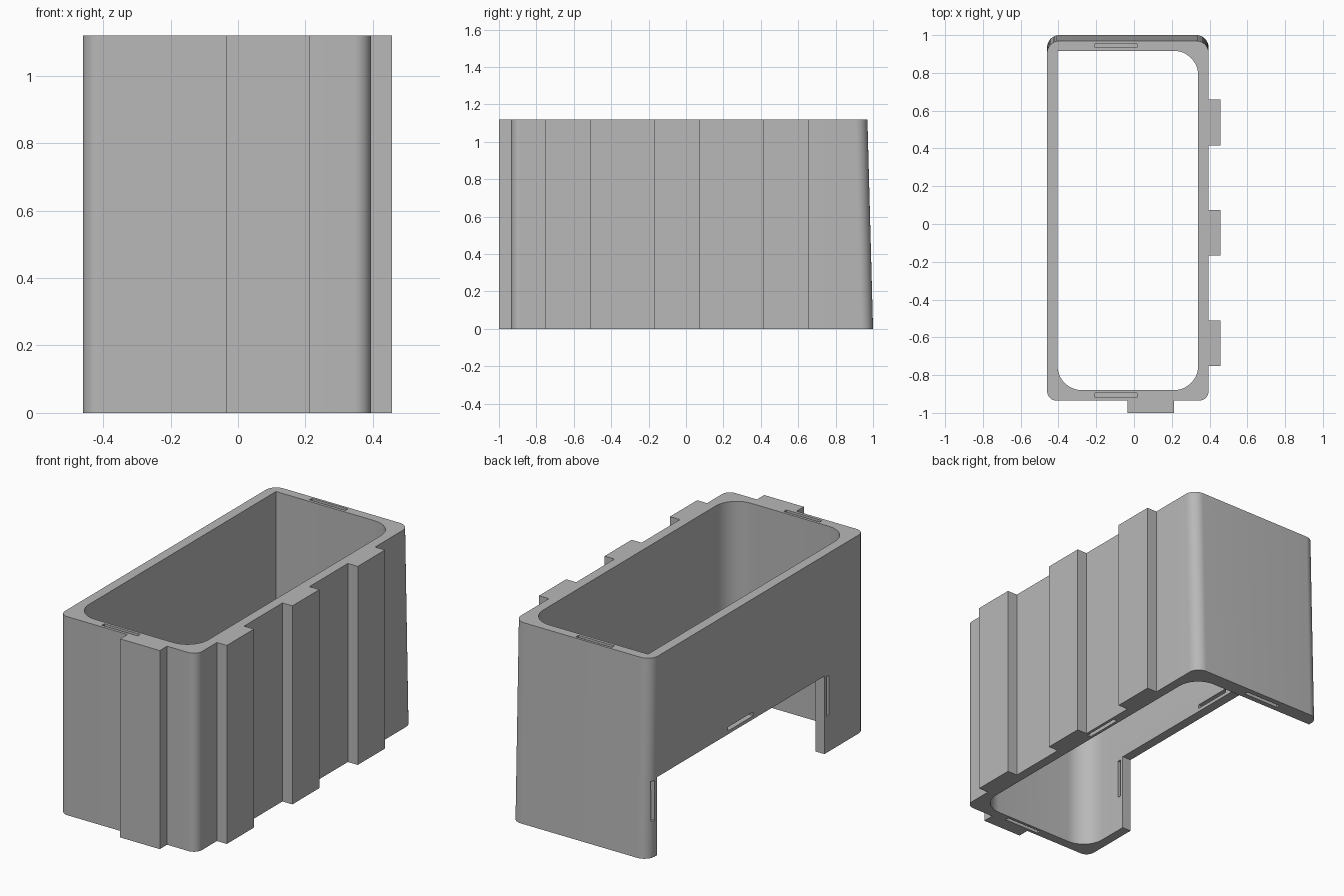
import bpy, bmesh
from math import sin, cos, radians

cube = bpy.data.objects.get("Cube")
if cube:
    bpy.data.objects.remove(cube)

HEIGHT = 1.12
X0, X1 = -0.46, 0.395          # outer side walls
Y0, Y_TOP, Y_BASE = -0.935, 0.97, 1.0   # front wall, back wall at top and base
IN_BACK = 0.917                # inner face of the back wall

gray = bpy.data.materials.new("plain gray")
gray.use_nodes = True
gray.diffuse_color = (0.48, 0.48, 0.48, 1)
gray.node_tree.nodes["Principled BSDF"].inputs["Base Color"].default_value = gray.diffuse_color


def arc(cx, cy, r, start, steps=12):
    """Quarter circle, counterclockwise from the start angle."""
    angles = [radians(start + 90 * i / steps) for i in range(steps + 1)]
    return [(cx + r * cos(a), cy + r * sin(a)) for a in angles]


def loft(name, base, top, z0, z1):
    """Closed solid between two outlines with equal point counts."""
    bm = bmesh.new()
    low = [bm.verts.new((x, y, z0)) for x, y in base]
    high = [bm.verts.new((x, y, z1)) for x, y in top]
    n = len(low)
    bm.faces.new(low[::-1])
    bm.faces.new(high)
    for i in range(n):
        j = (i + 1) % n
        bm.faces.new((low[i], low[j], high[j], high[i]))
    mesh = bpy.data.meshes.new(name)
    bm.to_mesh(mesh)
    bm.free()
    obj = bpy.data.objects.new(name, mesh)
    bpy.context.collection.objects.link(obj)
    mesh.materials.append(gray)
    return obj


def block(name, x, y, z):
    rect = [(x[0], y[0]), (x[1], y[0]), (x[1], y[1]), (x[0], y[1])]
    return loft(name, rect, rect, *z)


def outline(back):
    """Outer shape with the front rib and three side ribs."""
    r, rb = 0.05, 0.065
    pts = arc(X0 + r, Y0 + r, r, 180)
    pts += [(-0.035, Y0), (-0.035, -1), (0.212, -1), (0.212, Y0)]
    pts += arc(X1 - r, Y0 + r, r, 270)
    for a, b in ((-0.752, -0.51), (-0.168, 0.073), (0.415, 0.658)):
        pts += [(X1, a), (0.457, a), (0.457, b), (X1, b)]
    pts += arc(X1 - rb, back - rb, rb, 0)
    pts += arc(X0 + rb, back - rb, rb, 90)
    return pts


# Body with its sloping back
body = loft("open_sleeve", outline(Y_BASE), outline(Y_TOP), 0, HEIGHT)

# Hollow: three rounded corners, one square corner
ix0, ix1, iy0, r = -0.405, 0.34, -0.88, 0.13
hollow = arc(ix0 + r, iy0 + r, r, 180) + arc(ix1 - r, iy0 + r, r, 270)
hollow += arc(ix1 - r, IN_BACK - r, r, 0) + [(ix0, IN_BACK)]
cutters = [loft("hollow_cutter", hollow, hollow, -0.2, HEIGHT + 0.2)]

# Opening at the foot of one side wall
cutters.append(block("opening_cutter", (-0.7, -0.3), (-0.577, IN_BACK), (-0.2, 0.44)))

# Narrow slots: half length, half width, depth
L, W, D = 0.112, 0.011, 0.1
for cx, cy, z in ((-0.095, 0.945, (HEIGHT - D, HEIGHT + D)),
                  (-0.095, -0.907, (HEIGHT - D, HEIGHT + D)),
                  (-0.095, 0.958, (-D, D)), (0.02, -0.907, (-D, D))):
    cutters.append(block("rim_slot_cutter", (cx - L, cx + L), (cy - W, cy + W), z))
cutters.append(block("side_rim_slot_cutter", (0.367 - W, 0.367 + W), (0.17 - L, 0.17 + L), (-D, D)))
cutters.append(block("wall_slot_cutter", (-0.6, -0.37), (0.17 - L, 0.17 + L), (0.47 - W, 0.47 + W)))
for cy in (-0.605, 0.947):
    cutters.append(block("leg_slot_cutter", (-0.6, -0.37), (cy - W, cy + W), (0.205, 0.205 + 2 * L)))

# Cut, bake the result, and drop the cutters
for c in cutters:
    c.hide_render = True
    m = body.modifiers.new(c.name, "BOOLEAN")
    m.operation, m.solver, m.object = "DIFFERENCE", "EXACT", c
graph = bpy.context.evaluated_depsgraph_get()
cut = bpy.data.meshes.new_from_object(body.evaluated_get(graph))
body.modifiers.clear()
body.data = cut
for c in cutters:
    bpy.data.objects.remove(c)

bpy.ops.object.select_all(action="DESELECT")
body.select_set(True)
bpy.context.view_layer.objects.active = body
bpy.ops.object.shade_smooth_by_angle(angle=radians(30))
